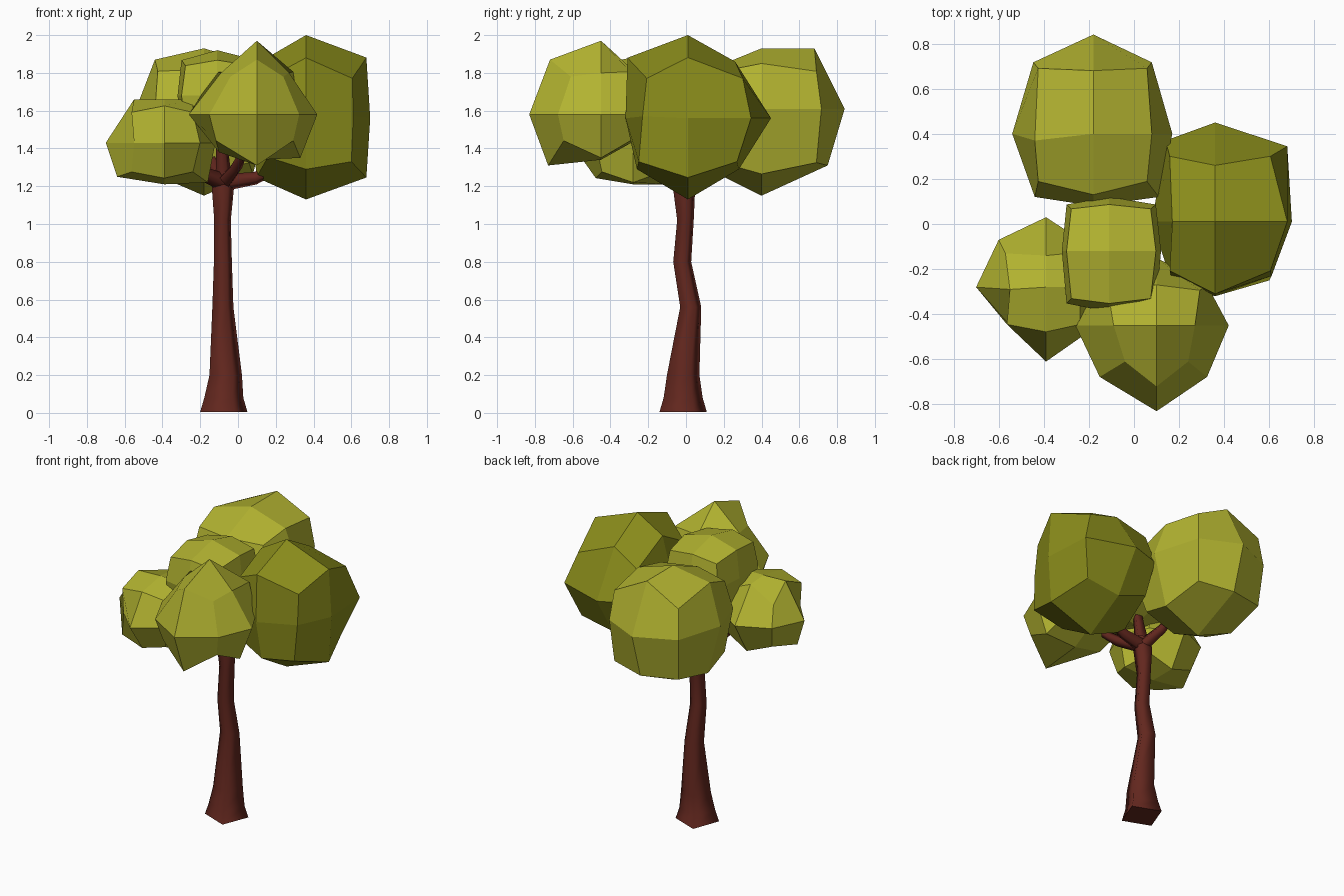
import bpy, bmesh, math
from mathutils import Vector

if "Cube" in bpy.data.objects:
    bpy.data.objects.remove(bpy.data.objects["Cube"])


def material(name, rgb):
    m = bpy.data.materials.new(name)
    m.diffuse_color = (*rgb, 1)
    m.use_nodes = True
    m.node_tree.nodes["Principled BSDF"].inputs["Base Color"].default_value = m.diffuse_color
    return m


LIGHT = material("light olive leaves", (0.450, 0.455, 0.030))
DARK = material("dark olive leaves", (0.258, 0.268, 0.011))
BARK = material("red brown bark", (0.123, 0.020, 0.013))


def add_object(name, bm, mat):
    bmesh.ops.recalc_face_normals(bm, faces=bm.faces)
    me = bpy.data.meshes.new(name)
    bm.to_mesh(me)
    bm.free()
    me.materials.append(mat)
    ob = bpy.data.objects.new(name, me)
    bpy.context.collection.objects.link(ob)


def leaf_clump(name, mat, centre, lo, hi, edge, corner, tweaks={}):
    """Rounded 2x2x2 cube: lo/hi reach per axis, edge/corner pull-in per axis."""
    bm = bmesh.new()
    bmesh.ops.create_cube(bm, size=2)
    bmesh.ops.subdivide_edges(bm, edges=bm.edges[:], cuts=1, use_grid_fill=True)
    for v in bm.verts:
        d = tuple(round(c) for c in v.co)
        if d in tweaks:
            v.co = tweaks[d]
            continue
        n = sum(abs(c) for c in d)
        k = {1: (1, 1, 1), 2: edge, 3: corner}[n]
        v.co = [centre[i] + d[i] * k[i] * (hi[i] if d[i] > 0 else lo[i]) for i in range(3)]
    add_object(name, bm, mat)


def limb(name, path):
    """Smooth four-sided tube through (x, y, z, radius) points."""
    bm = bmesh.new()
    pts = [Vector(p[:3]) for p in path]
    q = Vector((0, 0, 1)).rotation_difference(pts[-1] - pts[0])
    rings = []
    for p, row in zip(pts, path):
        ring = []
        for i in range(4):
            a = math.radians(24 + 90 * i)
            ring.append(bm.verts.new(p + q @ Vector((math.cos(a), math.sin(a), 0)) * row[3]))
        rings.append(ring)
    for a, b in zip(rings, rings[1:]):
        for i in range(4):
            j = (i + 1) % 4
            bm.faces.new((a[i], a[j], b[j], b[i])).smooth = True
    bm.faces.new(rings[0][::-1])
    bm.faces.new(rings[-1])
    add_object(name, bm, BARK)


# Crooked trunk with flared foot
limb("trunk", [(-.075, -.015, .005, .137), (-.075, -.015, .08, .113), (-.065, -.015, .2, .094),
               (-.08, .025, .56, .061), (-.08, -.02, .8, .052), (-.082, -.003, 1.02, .048),
               (-.08, -.01, 1.19, .064), (-.07, -.01, 1.27, .05)])

# Short branches reaching into each clump
for name, tip in [("right_branch", (.20, .01, 1.29)), ("back_branch", (-.15, .22, 1.38)),
                  ("left_branch", (-.28, -.20, 1.34)), ("front_branch", (.03, -.26, 1.38)),
                  ("top_branch", (-.09, -.08, 1.52))]:
    a, b = Vector((-.075, -.01, 1.22)), Vector(tip)
    m = a.lerp(b, .6) - Vector((0, 0, .02))
    limb(name, [(*a, .048), (*m, .036), (*b, .026)])

# Foliage
leaf_clump("right_leaves", DARK, (.36, .01, 1.56), (.28, .33, .43), (.34, .44, .44),
           (.94, .76, .73), (.72, .66, .48),
           {(1, -1, 0): (.61, -.23, 1.57), (0, 1, 1): (.36, .26, 1.86),
            (0, -1, 1): (.36, -.31, 1.88), (0, 1, -1): (.36, .28, 1.29),
            (0, -1, -1): (.36, -.26, 1.29), (-1, 0, 1): (.17, .01, 1.89),
            (-1, 1, 0): (.14, .37, 1.57), (-1, -1, 0): (.17, -.27, 1.57),
            (1, 1, -1): (.60, .27, 1.33), (1, -1, -1): (.60, -.25, 1.33)})
leaf_clump("back_leaves", LIGHT, (-.18, .40, 1.61), (.36, .32, .46), (.35, .44, .32),
           (.74, .72, .75), (.68, .66, .62),
           {(0, 1, 1): (-.18, .68, 1.93), (0, 1, -1): (-.18, .75, 1.31),
            (-1, 0, 1): (-.44, .37, 1.87), (1, -1, 0): (.11, .12, 1.6),
            (-1, -1, 0): (-.44, .12, 1.6), (0, -1, 1): (-.18, .13, 1.82)})
leaf_clump("front_leaves", LIGHT, (.10, -.45, 1.58), (.36, .38, .24), (.32, .30, .39),
           (.70, .60, .58), (.60, .52, .58),
           {(0, -1, 1): (.10, -.72, 1.87), (0, -1, -1): (.10, -.73, 1.31),
            (1, 0, 1): (.27, -.45, 1.80), (-1, 0, 1): (-.09, -.45, 1.80),
            (1, -1, 1): (.24, -.61, 1.78), (-1, -1, 1): (-.04, -.61, 1.78),
            (1, 0, -1): (.33, -.45, 1.35), (-1, 0, -1): (-.10, -.45, 1.38)})
leaf_clump("left_leaves", LIGHT, (-.39, -.28, 1.43), (.31, .33, .22), (.27, .31, .23),
           (.70, .60, .85), (.56, .50, .70),
           {(-1, 0, 1): (-.55, -.29, 1.66), (1, 0, 1): (-.24, -.28, 1.66),
            (-1, 0, -1): (-.64, -.29, 1.25), (1, 0, -1): (-.16, -.28, 1.22),
            (0, 1, 1): (-.39, -.14, 1.65), (-1, 1, 0): (-.60, -.07, 1.43),
            (-1, 1, 1): (-.57, -.13, 1.56), (-1, -1, 0): (-.55, -.45, 1.43),
            (0, 1, -1): (-.39, -.10, 1.21)})
leaf_clump("top_leaves", LIGHT, (-.11, -.12, 1.68), (.21, .27, .25), (.23, .24, .24),
           (.90, .86, .78), (.80, .78, .66))
